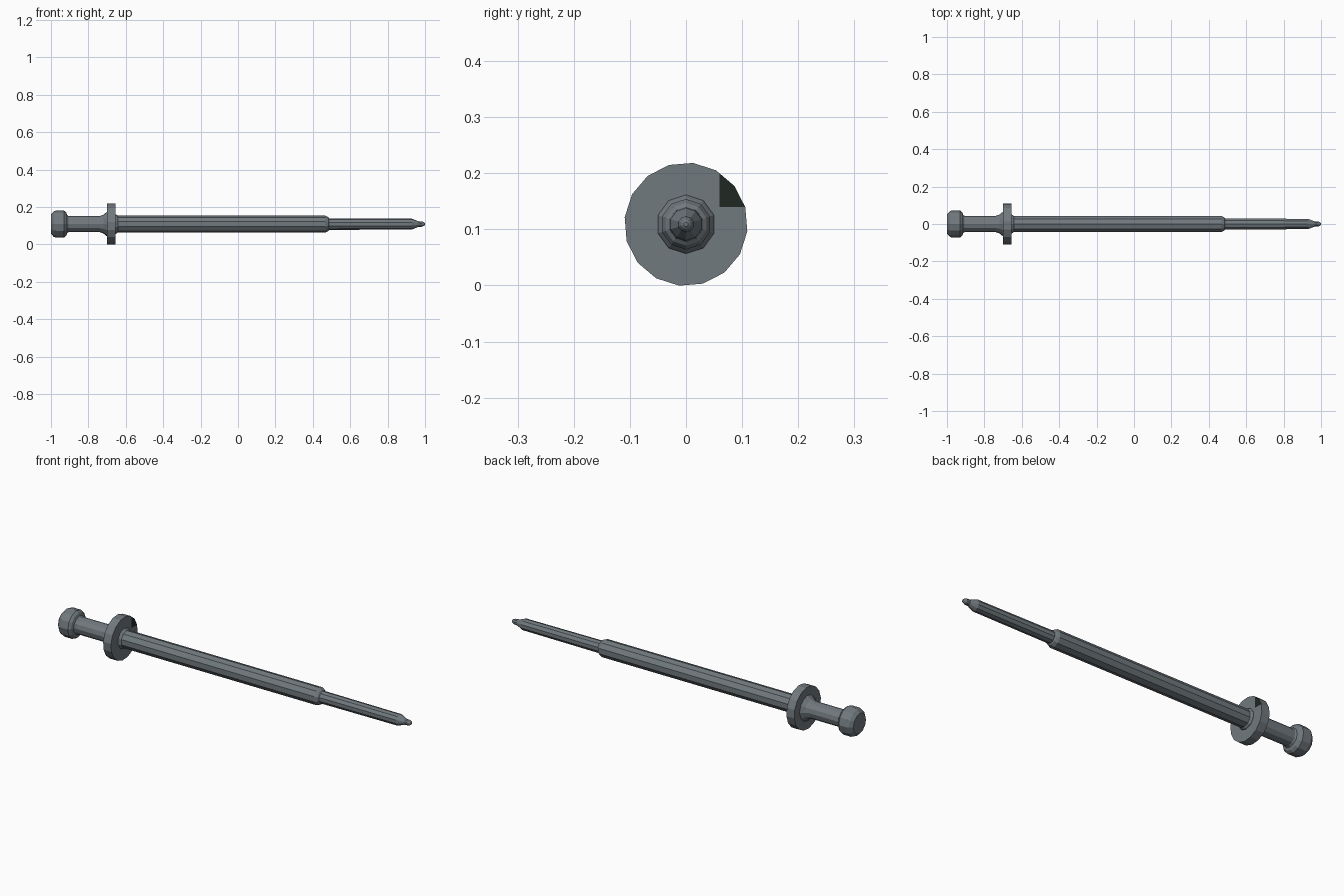
import bpy, bmesh, math

if "Cube" in bpy.data.objects:
    bpy.data.objects.remove(bpy.data.objects["Cube"])

AXIS_Z = 0.109


def material(name, colour):
    m = bpy.data.materials.new(name)
    m.diffuse_color = (*colour, 1)
    m.use_nodes = True
    m.node_tree.nodes["Principled BSDF"].inputs["Base Color"].default_value = m.diffuse_color
    return m


steel = material("grey_steel", (0.165, 0.192, 0.21))
dark = material("dark_mark", (0.014, 0.021, 0.016))


def turned(name, profile, sides, phase=0.0, mark=None):
    """Turn (x, radius) points around the long axis, with capped ends."""
    bm = bmesh.new()
    rings = []
    for x, r in profile:
        ring = []
        for i in range(sides):
            a = math.radians(phase) + 2 * math.pi * i / sides
            ring.append(bm.verts.new((x, r * math.cos(a), AXIS_Z + r * math.sin(a))))
        rings.append(ring)
    for a, b in zip(rings, rings[1:]):
        for i in range(sides):
            j = (i + 1) % sides
            bm.faces.new((a[i], a[j], b[j], b[i]))
    bm.faces.new(rings[0])
    bm.faces.new(rings[-1])
    bmesh.ops.recalc_face_normals(bm, faces=bm.faces)
    if mark:
        # cut the end face at the mark's borders and colour the corner
        y0, z0 = mark
        for co, no in (((0, y0, 0), (0, 1, 0)), ((0, 0, z0), (0, 0, 1))):
            geom = bm.verts[:] + bm.edges[:] + bm.faces[:]
            bmesh.ops.bisect_plane(bm, geom=geom, plane_co=co, plane_no=no)
        bm.normal_update()
        for f in bm.faces:
            c = f.calc_center_median()
            if f.normal.x > 0.9 and c.y > y0 and c.z > z0:
                f.material_index = 1
    me = bpy.data.meshes.new(name)
    bm.to_mesh(me)
    bm.free()
    me.materials.append(steel)
    me.materials.append(dark)
    ob = bpy.data.objects.new(name, me)
    bpy.context.collection.objects.link(ob)
    return ob


# rounded striking head
turned("head", [(-1.0, 0.052), (-0.985, 0.068), (-0.975, 0.072), (-0.93, 0.072),
                (-0.918, 0.062), (-0.912, 0.045)], 12)
# neck with flare into the collar
turned("neck", [(-0.92, 0.052), (-0.905, 0.043), (-0.74, 0.043),
                (-0.72, 0.05), (-0.705, 0.062), (-0.695, 0.07)], 12)
# wide collar with a dark mark on its front face
turned("collar", [(-0.70, 0.11), (-0.655, 0.11)], 16, -74, mark=(0.06, 0.14))
# long shaft
turned("shaft", [(-0.66, 0.054), (-0.65, 0.051), (-0.642, 0.045), (0.468, 0.045),
                 (0.482, 0.038), (0.488, 0.03)], 10, 18)
# thin front rod and pointed tip
turned("tip", [(0.48, 0.031), (0.93, 0.029), (0.965, 0.015), (0.985, 0.014),
               (0.996, 0.009), (1.0, 0.004)], 10, 18)
